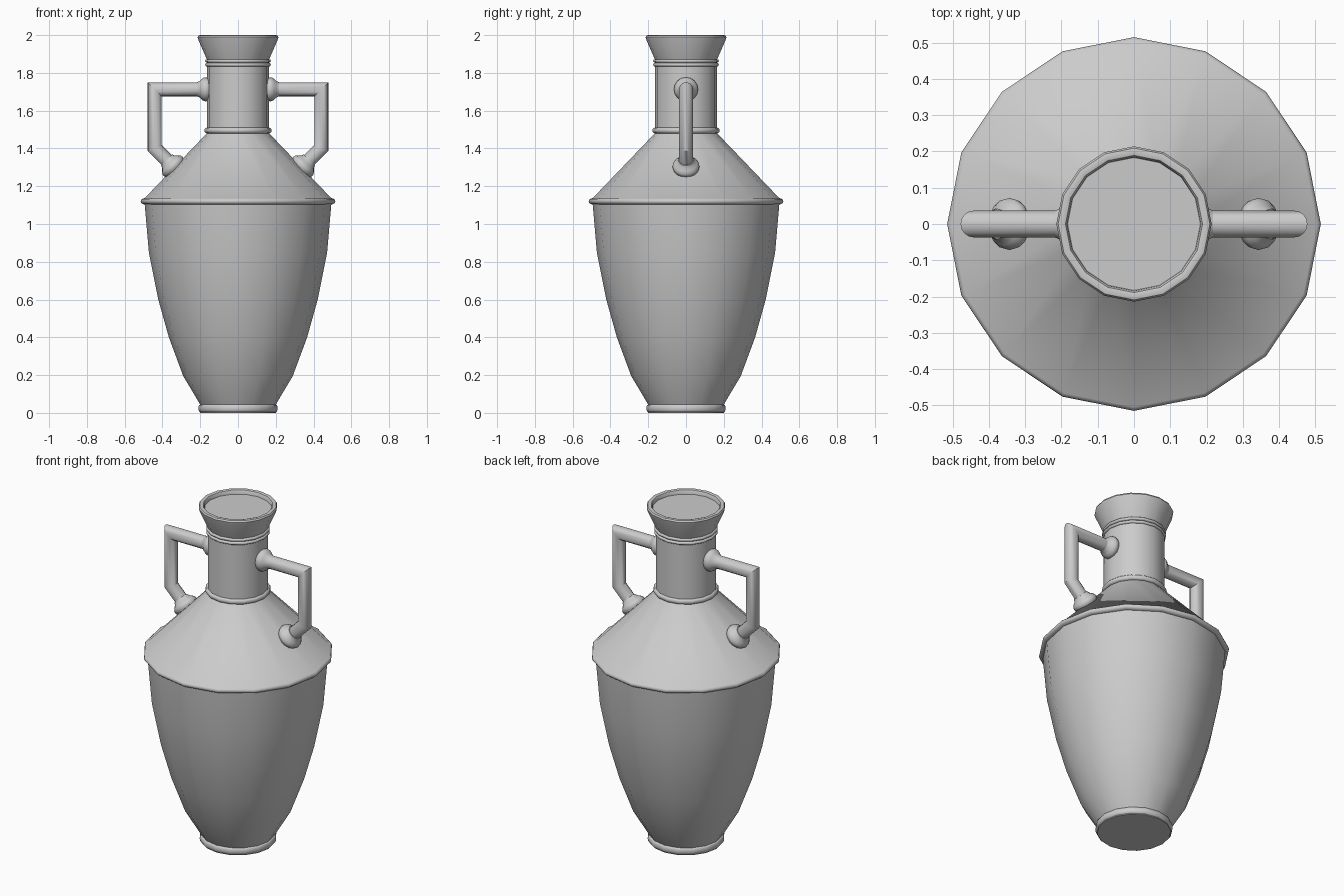
import bpy, bmesh, math
from mathutils import Vector

if "Cube" in bpy.data.objects:
    bpy.data.objects.remove(bpy.data.objects["Cube"])


def finish(name, bm, angle):
    bmesh.ops.remove_doubles(bm, verts=bm.verts, dist=1e-5)
    bmesh.ops.recalc_face_normals(bm, faces=bm.faces)
    me = bpy.data.meshes.new(name)
    bm.to_mesh(me)
    bm.free()
    ob = bpy.data.objects.new(name, me)
    bpy.context.collection.objects.link(ob)
    bpy.ops.object.select_all(action='DESELECT')
    ob.select_set(True)
    bpy.context.view_layer.objects.active = ob
    bpy.ops.object.shade_smooth_by_angle(angle=math.radians(angle))
    return ob


def skin(bm, rings):
    """Join rings of points into a closed, capped surface."""
    loops = [[bm.verts.new(p) for p in ring] for ring in rings]
    for a, b in zip(loops, loops[1:]):
        for i in range(len(a)):
            j = (i + 1) % len(a)
            bm.faces.new((a[i], a[j], b[j], b[i]))
    bm.faces.new(loops[0])
    bm.faces.new(loops[-1])


def circle(centre, axis, r, n):
    u = Vector((0, 1, 0))
    v = u.cross(axis)
    return [centre + r * (u * math.cos(2 * math.pi * i / n) + v * math.sin(2 * math.pi * i / n))
            for i in range(n)]


def lathe(name, profile, origin=(0, 0, 0), axis=(0, 0, 1), n=16, angle=40):
    o, a = Vector(origin), Vector(axis).normalized()
    bm = bmesh.new()
    skin(bm, [circle(o + a * t, a, r, n) for r, t in profile])
    return finish(name, bm, angle)


def bead(r, z, h, d):
    """Half-round moulding: inner radius r, bottom z, height h, depth d."""
    return [(r + d * math.sin(math.pi * i / 6), z + h / 2 - h / 2 * math.cos(math.pi * i / 6))
            for i in range(7)]


def tube(name, path, radius, n=16):
    """Round tube with mitred corners; path lies in the XZ plane."""
    pts = [Vector(p) for p in path]
    dirs = [(b - a).normalized() for a, b in zip(pts, pts[1:])]
    rings = [circle(pts[0], dirs[0], radius, n)]
    for k in range(1, len(pts)):
        d = dirs[k - 1]
        m = d if k == len(dirs) else (d + dirs[k]).normalized()
        rings.append([p + d * ((pts[k] - p).dot(m) / d.dot(m)) for p in rings[-1]])
    bm = bmesh.new()
    skin(bm, rings)
    return finish(name, bm, 40)


# Vessel: foot, belly, shoulder, neck, flared mouth and recessed stopper face
vessel = [(0.2, 0.0)] + bead(0.2, 0.004, 0.04, 0.01)
vessel += [(0.29, 0.195), (0.366, 0.4), (0.422, 0.6), (0.472, 0.85)]
vessel += bead(0.494, 1.103, 0.034, 0.021)
vessel += bead(0.165, 1.48, 0.03, 0.013)
vessel += bead(0.165, 1.834, 0.018, 0.009) + bead(0.165, 1.854, 0.018, 0.009)
vessel += [(0.211, 1.977), (0.214, 1.989), (0.209, 1.998), (0.2, 2.0),
           (0.189, 1.997), (0.185, 1.99), (0.183, 1.975)]
lathe("vessel_body", vessel)

# Handles with a rounded collar at each end
collar = [(0.05, -0.025), (0.06, -0.012), (0.064, 0.002), (0.062, 0.013),
          (0.053, 0.026), (0.043, 0.036), (0.037, 0.05)]
for side, s in (("right", 1), ("left", -1)):
    tube("handle_" + side, [(s * 0.14, 0, 1.713), (s * 0.441, 0, 1.713),
                            (s * 0.441, 0, 1.402), (s * 0.32, 0, 1.281)], 0.037)
    lathe("neck_collar_" + side, collar, (s * 0.168, 0, 1.713), (s, 0, 0))
    lathe("shoulder_collar_" + side, [(r * 1.12, t) for r, t in collar],
          (s * 0.342, 0, 1.303), (s, 0, 1))
